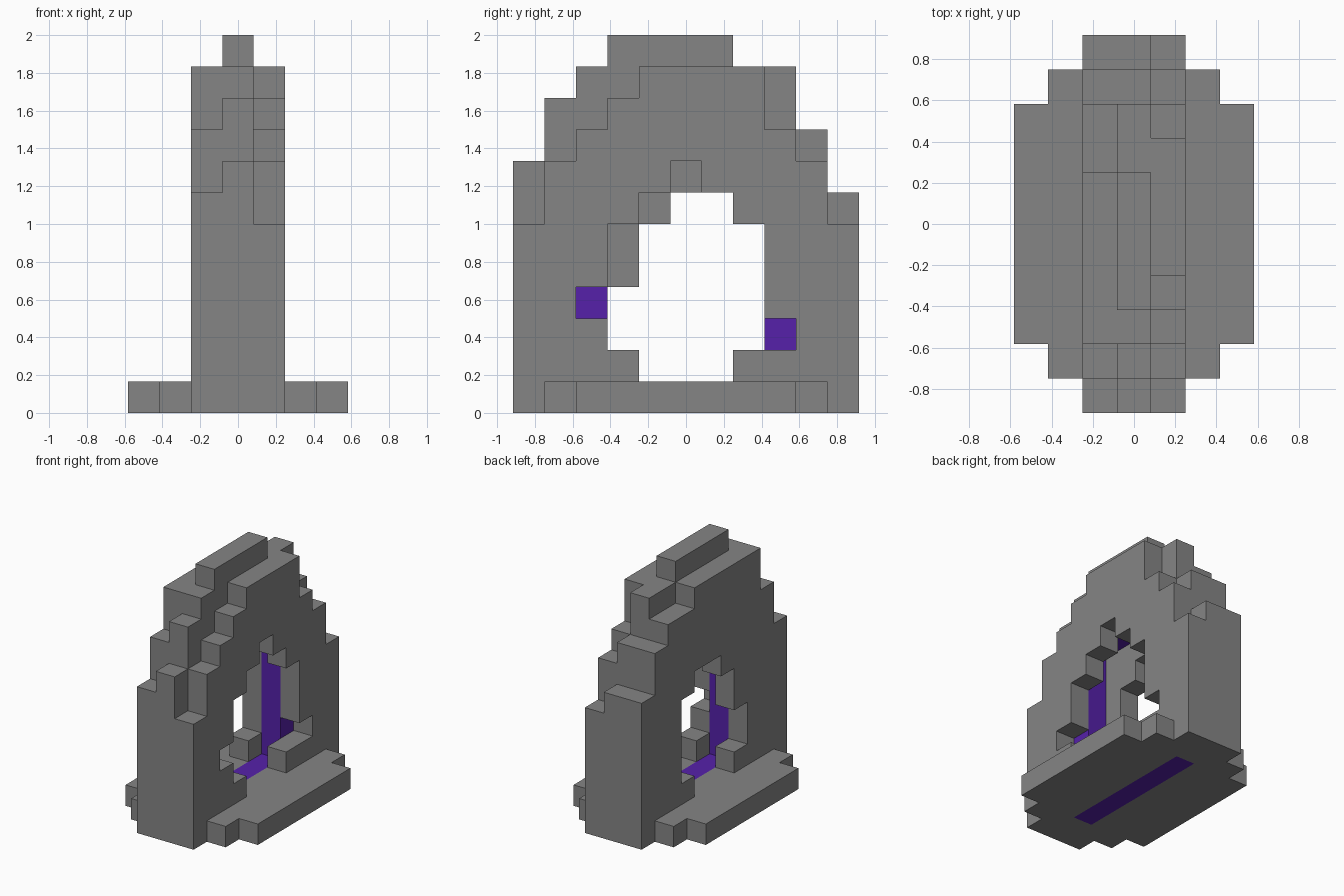
import bpy, bmesh, math
from mathutils import Vector

if "Cube" in bpy.data.objects:
    bpy.data.objects.remove(bpy.data.objects["Cube"], do_unlink=True)

UNIT = 1 / 6  # edge length of one block
HALF = 5      # blocks from the centre to the front or back end


def material(name, colour):
    mat = bpy.data.materials.new(name)
    mat.use_nodes = True
    mat.diffuse_color = colour
    mat.node_tree.nodes["Principled BSDF"].inputs["Base Color"].default_value = colour
    return mat


stone = material("grey stone", (0.235, 0.235, 0.235, 1))
glow = material("deep purple", (0.092, 0.015, 0.40, 1))


def wall(x, tops, opening):
    """Blocks of one wall layer: column tops front to back, opening as row: (first, last)."""
    cells = set()
    for y, top in zip(range(-HALF, HALF + 1), tops):
        for z in range(1, top):
            first, last = opening.get(z, (1, 0))
            if not first <= y <= last:
                cells.add((x, y, z))
    return cells


# Inner lining: a closed rectangular ring in the middle layer
lining = {(0, y, z) for y in range(-3, 4) for z in range(9)
          if abs(y) == 3 or z in (0, 8)}

# Stepped plinth, narrowing towards both ends
plinth = {(x, y, 0) for x in range(-3, 4) for y in range(-HALF, HALF + 1)
          if abs(x) <= 3 - max(0, 2 * abs(y) - 6) // 2} - lining

# Three wall layers with ragged tops and openings
left_wall = wall(1, [6, 8, 9, 10, 11, 11, 11, 11, 9, 8, 6],
                 {1: (-1, 1), 2: (-2, 3), 3: (-3, 2), 4: (-2, 2),
                  5: (-2, 2), 6: (-1, 1), 7: (0, 0)})
right_wall = wall(-1, [7, 9, 11, 11, 11, 11, 11, 10, 10, 9, 7],
                  {1: (-1, 1), 2: (-2, 2), 3: (-2, 2), 4: (-1, 2),
                   5: (-1, 2), 6: (0, 1)})
middle_wall = wall(0, [8, 10, 11, 12, 12, 12, 12, 11, 11, 9, 7],
                   {z: (-2, 2) for z in range(1, 8)}) - lining

parts = {
    "plinth": (plinth, stone),
    "left_wall": (left_wall, stone),
    "middle_wall": (middle_wall, stone),
    "right_wall": (right_wall, stone),
    "inner_lining": (lining, glow),
}
solid = set().union(*(cells for cells, _ in parts.values()))


def build(name, cells, mat):
    """Skin the exposed sides of the blocks and merge them into large flat faces."""
    bm = bmesh.new()
    for cell in sorted(cells):
        centre = Vector(cell) + Vector((0, 0, 0.5))
        for axis in range(3):
            for sign in (-1, 1):
                n = Vector((0, 0, 0))
                n[axis] = sign
                if tuple(int(c + d) for c, d in zip(cell, n)) in solid:
                    continue
                u = Vector((n.y, n.z, n.x))
                v = n.cross(u)
                corners = [centre + (n + a * u + b * v) / 2
                           for a, b in ((-1, -1), (1, -1), (1, 1), (-1, 1))]
                bm.faces.new([bm.verts.new(p * UNIT) for p in corners])
    bmesh.ops.remove_doubles(bm, verts=bm.verts[:], dist=0.001)
    bmesh.ops.dissolve_limit(bm, angle_limit=math.radians(1),
                             verts=bm.verts[:], edges=bm.edges[:])
    mesh = bpy.data.meshes.new(name)
    bm.to_mesh(mesh)
    bm.free()
    mesh.materials.append(mat)
    bpy.context.collection.objects.link(bpy.data.objects.new(name, mesh))


for part, (blocks, mat) in parts.items():
    build(part, blocks, mat)
